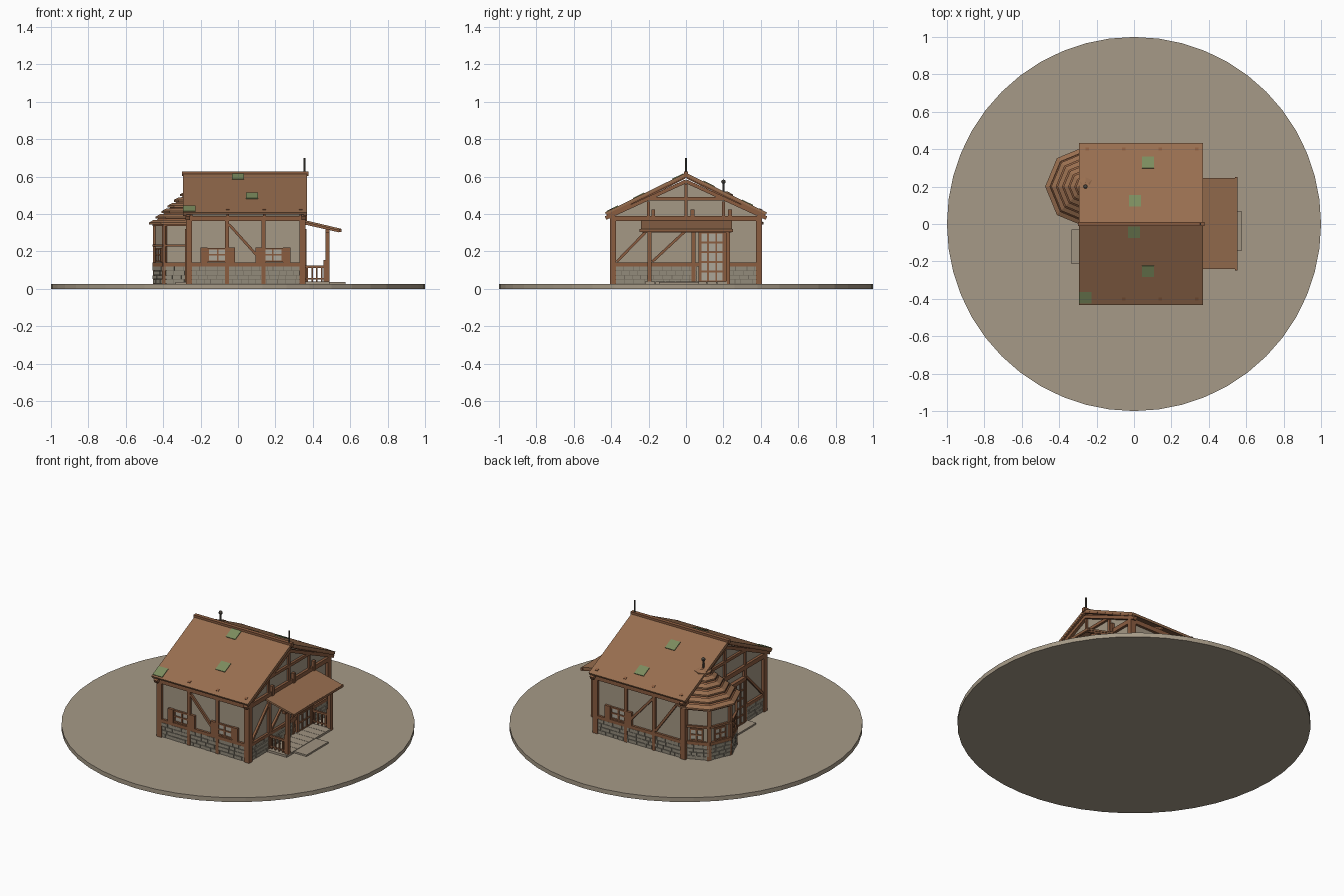
import bpy, bmesh, math, random
from mathutils import Matrix, Vector

random.seed(4)
if "Cube" in bpy.data.objects:
    bpy.data.objects.remove(bpy.data.objects["Cube"])

PALETTE = {"earth": (166, 154, 135), "plaster": (165, 152, 133), "stone": (146, 139, 123),
           "mortar": (112, 104, 92), "timber": (139, 93, 64), "shingle": (152, 110, 79),
           "moss": (124, 140, 94), "glass": (172, 166, 152), "iron": (82, 76, 68),
           "plank": (160, 147, 129)}


def linear(c):
    c /= 255
    return c / 12.92 if c < 0.04 else ((c + 0.055) / 1.055) ** 2.4


MATS = {}
for key, rgb in PALETTE.items():
    m = bpy.data.materials.new(key)
    m.use_nodes = True
    col = [linear(c) for c in rgb] + [1]
    m.diffuse_color = col
    m.node_tree.nodes["Principled BSDF"].inputs["Base Color"].default_value = col
    MATS[key] = m

PARTS = {}
HOME = Matrix()


def part(name, mat):
    return PARTS.setdefault((name, mat), bmesh.new())


def box(bm, F, x0, x1, y0, y1, z0, z1):
    mid = Matrix.Translation(((x0 + x1) / 2, (y0 + y1) / 2, (z0 + z1) / 2))
    size = Matrix.Diagonal((x1 - x0, y1 - y0, z1 - z0, 1))
    bmesh.ops.create_cube(bm, size=1, matrix=F @ mid @ size)


def bar(bm, F, p, q, w, d, side=(0, 1, 0)):
    """Box from p to q, d thick along side and w thick across."""
    p, q, s = Vector(p), Vector(q), Vector(side)
    x = (q - p).normalized()
    rot = Matrix((x, s, x.cross(s))).transposed().to_4x4()
    size = Matrix.Diagonal(((q - p).length, d, w, 1))
    bmesh.ops.create_cube(bm, size=1, matrix=F @ Matrix.Translation((p + q) / 2) @ rot @ size)


def lathe(bm, cx, cy, profile, sides):
    """Closed (radius, z) profile swept round a vertical axis."""
    rings = []
    for i in range(sides):
        a = math.tau * i / sides
        rings.append([bm.verts.new((cx + r * math.cos(a), cy + r * math.sin(a), z)) for r, z in profile])
    n = len(profile)
    for i in range(sides):
        a, b = rings[i], rings[(i + 1) % sides]
        for j in range(n):
            bm.faces.new((a[j], b[j], b[(j + 1) % n], a[(j + 1) % n]))


def rod(bm, x, y, z0, z1, r, sides=8):
    bmesh.ops.create_cone(bm, cap_ends=True, segments=sides, radius1=r, radius2=r, depth=z1 - z0,
                          matrix=Matrix.Translation((x, y, (z0 + z1) / 2)))


def wall_frame(x, y, deg):
    """Local x runs along the wall, local -y points outward."""
    return Matrix.Translation((x, y, 0)) @ Matrix.Rotation(math.radians(deg), 4, 'Z')


def stones(F, u0, u1):
    box(part("stone_base", "mortar"), F, u0, u1, -0.006, 0.01, G, 0.122)
    bm, h = part("stones", "stone"), 0.023
    for row in range(4):
        u, z = u0, G + 0.002 + row * h
        while u < u1 - 0.005:
            v = min(u + random.uniform(0.03, 0.065), u1)
            box(bm, F, u + 0.002, v - 0.001, -random.uniform(0.009, 0.013), 0, z, z + h - 0.003)
            u = v


def window(F, u, w=0.1, shutters=True, z0=0.148, z1=0.215):
    a, b = u - w / 2, u + w / 2
    box(part("window_panes", "glass"), F, a, b, -0.006, 0, z0, z1)
    bm = part("window_frames", "timber")
    for x in (a, u, b):
        box(bm, F, x - 0.004, x + 0.004, -0.012, 0, z0, z1)
    for z in (z0, (z0 + z1) / 2, z1):
        box(bm, F, a - 0.004, b + 0.004, -0.012, 0, z - 0.004, z + 0.004)
    if shutters:
        for x in (a - 0.024, b + 0.024):
            box(part("shutters", "timber"), F, x - 0.019, x + 0.019, -0.016, 0, z0 - 0.008, z1 + 0.006)


def door(F, u, w=0.13, z0=0.04, z1=0.3):
    box(part("door_panes", "glass"), F, u - w / 2, u + w / 2, -0.015, 0, z0, z1)
    bm = part("door_frames", "timber")
    for i in range(4):
        x = u - w / 2 + w * i / 3
        t = 0.009 if i in (0, 3) else 0.005
        box(bm, F, x - t, x + t, -0.021, 0, z0, z1)
    for i in range(6):
        z = z0 + (z1 - z0) * i / 5
        box(bm, F, u - w / 2, u + w / 2, -0.02, 0, z - 0.005, z + 0.005)
    box(bm, F, u - w / 2 - 0.012, u + w / 2 + 0.012, -0.022, 0, z1, z1 + 0.02)


# Ground disc
G = 0.027
bmesh.ops.create_cone(part("ground_disc", "earth"), cap_ends=True, segments=48, radius1=1, radius2=1,
                      depth=G, matrix=Matrix.Translation((0, 0, G / 2)))

# House walls with gables
X0, X1, Y, CX = -0.262, 0.345, 0.39, 0.0415
bm = part("house_walls", "plaster")
outline = [(-Y, G), (Y, G), (Y, 0.385), (0, 0.565), (-Y, 0.385)]
face = bm.faces.new([bm.verts.new((X0, y, z)) for y, z in outline])
ext = bmesh.ops.extrude_face_region(bm, geom=[face])
bmesh.ops.translate(bm, vec=(X1 - X0, 0, 0), verts=[v for v in ext["geom"] if isinstance(v, bmesh.types.BMVert)])

front, back = wall_frame(CX, -Y, 0), wall_frame(CX, Y, 180)
right, left = wall_frame(X1, 0, 90), wall_frame(X0, 0, -90)
timber = part("timber_frame", "timber")
HW = (X1 - X0) / 2

# Corner posts, sill and top beams
for x in (X0, X1):
    for y in (-Y, Y):
        box(timber, HOME, x - 0.017, x + 0.017, y - 0.017, y + 0.017, G, 0.39)
for F, half in ((front, HW), (back, HW), (right, Y), (left, Y)):
    box(timber, F, -half, half, -0.014, 0.01, 0.12, 0.14)
    box(timber, F, -half - 0.015, half + 0.015, -0.016, 0.01, 0.362, 0.39)

# Long walls
for F, s in ((front, 1), (back, -1)):
    stones(F, -HW, HW)
    for x in (-0.1, 0.095):
        box(timber, F, s * x - 0.01, s * x + 0.01, -0.014, 0.01, G, 0.37)
    bar(timber, F, (s * -0.09, -0.004, 0.345), (s * 0.085, -0.004, 0.15), 0.014, 0.018)
    window(F, s * 0.145)
window(front, -0.15)
bar(timber, back, (0.11, -0.004, 0.15), (0.25, -0.004, 0.345), 0.014, 0.018)

# Gable ends
for F, s in ((right, 1), (left, -1)):
    for y in (-0.195, 0.04, 0.225):
        box(timber, F, s * y - 0.011, s * y + 0.011, -0.014, 0.01, G, 0.37)
    for y in (-0.2, 0, 0.2):
        box(timber, F, y - 0.008, y + 0.008, -0.011, 0.01, 0.38, 0.56 - 0.46 * abs(y))
    box(timber, F, -0.21, 0.21, -0.014, 0.01, 0.472, 0.49)
    for e in (-1, 1):
        bar(timber, F, (e * 0.43, -0.006, 0.378), (0, -0.006, 0.575), 0.02, 0.024)
    bar(timber, F, (s * -0.37, -0.004, 0.145), (s * -0.205, -0.004, 0.315), 0.014, 0.018)
for a, b in ((-Y, 0.06), (0.22, Y)):
    stones(right, a, b)
bar(timber, right, (-0.18, -0.004, 0.145), (0.03, -0.004, 0.34), 0.014, 0.018)
stones(left, 0.2, Y)
door(right, 0.14)
door(left, 0.115)

# Main roof: slabs, barge boards, rafters, pegs and moss patches
EAVE, RIDGE = 0.402, 0.613
SLOPE = (RIDGE - EAVE) / 0.43
AX = (1, 0, 0)
RX0, RX1 = -0.295, 0.37
for s in (-1, 1):
    def on_roof(x, y, lift=0.0):
        return (x, s * (y + lift * 0.44), RIDGE - y * SLOPE + lift * 0.9)
    bar(part("roof_slabs", "shingle"), HOME, on_roof((RX0 + RX1) / 2, 0.43), on_roof((RX0 + RX1) / 2, 0),
        0.013, RX1 - RX0, AX)
    for x in (RX0 + 0.01, RX1 - 0.01):
        bar(part("barge_boards", "timber"), HOME, on_roof(x, 0.427, -0.007), on_roof(x, 0, -0.007), 0.016, 0.018, AX)
    for x in (-0.25, -0.055, 0.14, 0.335):
        bar(part("rafters", "timber"), HOME, on_roof(x, 0.42, -0.013), on_roof(x, 0.01, -0.013), 0.014, 0.014, AX)
        bar(part("roof_pegs", "timber"), HOME, on_roof(x, 0.404, 0.006), on_roof(x, 0.39, 0.006), 0.006, 0.018, AX)
    patches = [(0.075, 0.25), (0.0, 0.04), (-0.26, 0.39)] if s < 0 else [(0.075, 0.325), (0.005, 0.12)]
    for x, y in patches:
        bar(part("moss_patches", "moss"), HOME, on_roof(x, y + 0.03, 0.008), on_roof(x, y - 0.03, 0.008),
            0.005, 0.066, AX)
box(part("ridge_beam", "timber"), HOME, -0.3, 0.376, -0.012, 0.012, 0.604, 0.628)
rod(part("ridge_spike", "iron"), 0.355, 0, 0.62, 0.7, 0.005)

# Porch: deck, posts, rails and lean-to roof
deck = part("porch_deck", "plank")
for i in range(8):
    y = -0.22 + i * 0.055
    box(deck, HOME, X1, 0.49, y + 0.001, y + 0.054, G, 0.04)
box(part("porch_step", "plank"), HOME, 0.49, 0.575, -0.145, 0.07, G, 0.037)
box(part("side_step", "plank"), HOME, -0.335, X0, -0.215, -0.03, G, 0.037)
porch = part("porch_frame", "timber")
for y in (-0.195, 0.225):
    box(porch, HOME, 0.468, 0.49, y - 0.011, y + 0.011, G, 0.315)
    box(porch, HOME, X1, 0.47, y - 0.006, y + 0.006, 0.112, 0.124)
    box(porch, HOME, X1, 0.47, y - 0.004, y + 0.004, 0.05, 0.057)
    box(porch, HOME, 0.458, 0.47, y - 0.006, y + 0.006, G, 0.155)
    for i in range(4):
        x = 0.37 + i * 0.026
        box(porch, HOME, x - 0.004, x + 0.004, y - 0.004, y + 0.004, 0.04, 0.115)
box(porch, HOME, 0.468, 0.49, -0.235, 0.24, 0.302, 0.32)
for y in (-0.175, 0.035, 0.235):
    box(porch, HOME, 0.35, 0.368, y - 0.01, y + 0.01, 0.34, 0.425)
    bar(porch, HOME, (0.36, y, 0.349), (0.54, y, 0.308), 0.012, 0.014)
bar(part("porch_roof", "shingle"), HOME, (0.35, 0.003, 0.363), (0.553, 0.003, 0.315), 0.011, 0.485)
box(porch, HOME, 0.54, 0.553, -0.248, 0.252, 0.305, 0.321)

# Corner turret: octagonal walls, posts, beams and windows
TX, TY, TR = -0.26, 0.2, 0.185
bmesh.ops.create_cone(part("turret_walls", "plaster"), cap_ends=True, segments=8, radius1=TR, radius2=TR,
                      depth=0.33, matrix=Matrix.Translation((TX, TY, G + 0.165)) @ Matrix.Rotation(math.pi / 8 * 2, 4, 'Z'))
apothem, half = TR * math.cos(math.pi / 8), TR * math.sin(math.pi / 8)
for deg in (112.5, 157.5, 202.5, 247.5):
    a = math.radians(deg)
    F = wall_frame(TX + apothem * math.cos(a), TY + apothem * math.sin(a), deg + 90)
    stones(F, -half, half)
    for z0, z1 in ((0.12, 0.14), (0.225, 0.238), (0.335, 0.357)):
        box(part("turret_beams", "timber"), F, -half, half, -0.013, 0.01, z0, z1)
    if deg < 240:
        window(F, 0, 0.07, False)
for k in range(2, 7):
    a = math.tau * k / 8
    F = wall_frame(TX + TR * math.cos(a), TY + TR * math.sin(a), math.degrees(a) + 90)
    box(part("turret_posts", "timber"), F, -0.012, 0.012, -0.009, 0.012, G, 0.357)

# Turret roof: overlapping tiers over an inner cone, topped by a vane
for i in range(6):
    r, z = 0.215 - 0.033 * i, 0.345 + 0.03 * i
    lathe(part("turret_roof_tiers", "shingle"), TX, TY,
          [(r, z), (r, z + 0.01), (r - 0.026, z + 0.024), (r - 0.026, z + 0.014)], 8)
bmesh.ops.create_cone(part("turret_roof_core", "timber"), cap_ends=True, segments=8, radius1=0.2, radius2=0.01,
                      depth=0.175, matrix=Matrix.Translation((TX, TY, 0.4325)))
vane = part("turret_vane", "iron")
rod(vane, TX, TY, 0.51, 0.57, 0.006)
bmesh.ops.create_uvsphere(vane, u_segments=8, v_segments=6, radius=0.012,
                          matrix=Matrix.Translation((TX, TY, 0.572)))

# Turn each part into an object
for (name, mat), bm in PARTS.items():
    bmesh.ops.recalc_face_normals(bm, faces=bm.faces)
    mesh = bpy.data.meshes.new(name)
    bm.to_mesh(mesh)
    bm.free()
    mesh.materials.append(MATS[mat])
    bpy.context.scene.collection.objects.link(bpy.data.objects.new(name, mesh))
